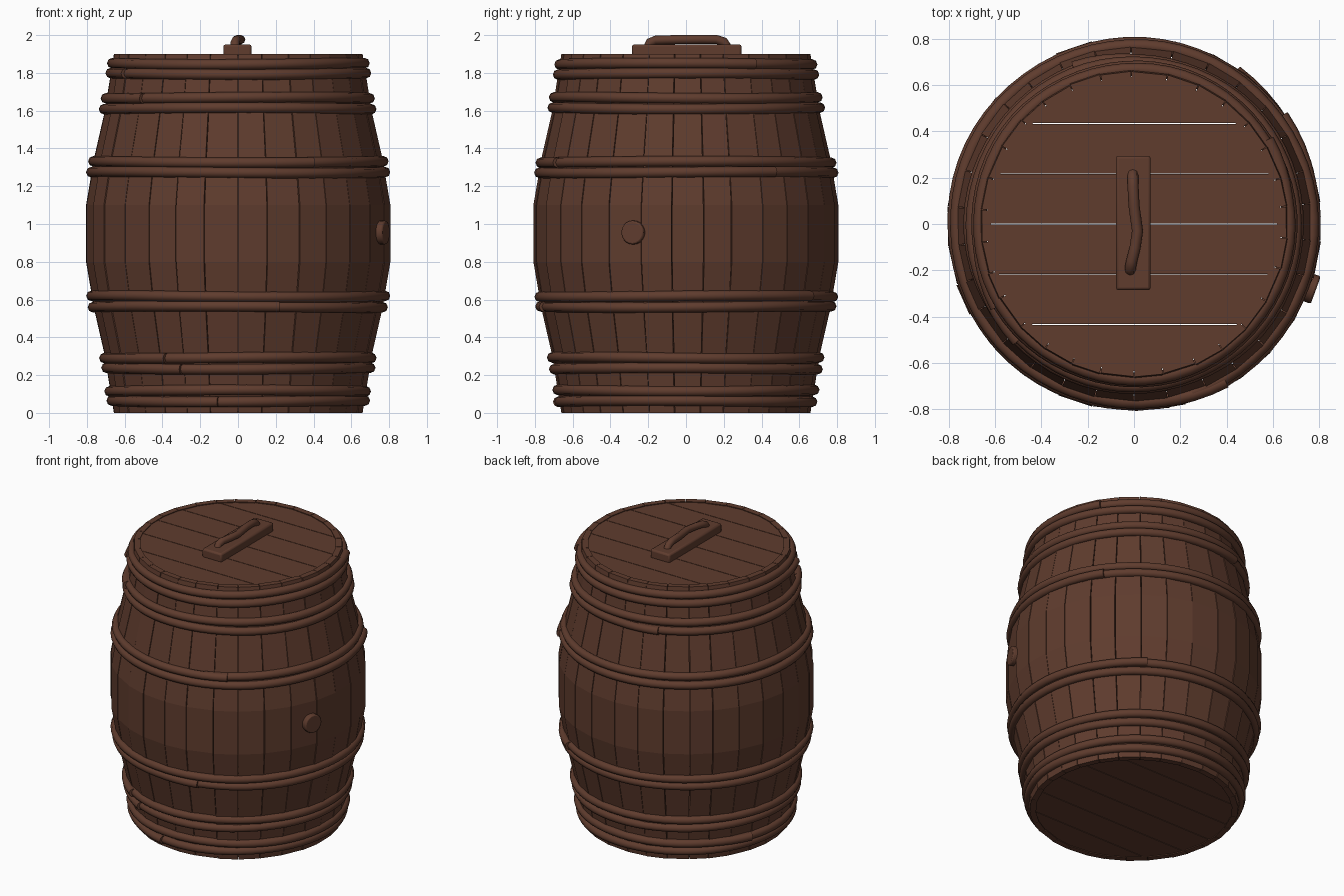
import bpy, bmesh, random
from math import sin, cos, pi, radians
from mathutils import Vector

random.seed(4)
cube = bpy.data.objects.get("Cube")
if cube:
    bpy.data.objects.remove(cube)


def material(name, colour):
    mat = bpy.data.materials.new(name)
    mat.use_nodes = True
    mat.diffuse_color = colour
    bsdf = mat.node_tree.nodes["Principled BSDF"]
    bsdf.inputs["Base Color"].default_value = colour
    bsdf.inputs["Roughness"].default_value = 0.8
    return mat


WOOD = material("brown_wood", (0.115, 0.045, 0.027, 1))
HEIGHT = 1.9
# Bulging barrel outline as (height, radius)
PROFILE = [(0, 0.66), (0.31, 0.71), (0.55, 0.765), (0.8, 0.808),
           (1.1, 0.808), (1.35, 0.765), (1.59, 0.71), (HEIGHT, 0.66)]


def add_mesh(name, bm):
    bmesh.ops.recalc_face_normals(bm, faces=bm.faces)
    mesh = bpy.data.meshes.new(name)
    bm.to_mesh(mesh)
    bm.free()
    obj = bpy.data.objects.new(name, mesh)
    bpy.context.collection.objects.link(obj)
    mesh.materials.append(WOOD)
    return obj


def smooth(obj, angle=40):
    bpy.ops.object.select_all(action="DESELECT")
    obj.select_set(True)
    bpy.context.view_layer.objects.active = obj
    bpy.ops.object.shade_smooth_by_angle(angle=radians(angle))


def radius_at(z):
    for (z0, r0), (z1, r1) in zip(PROFILE, PROFILE[1:]):
        if z <= z1:
            return r0 + (r1 - r0) * (z - z0) / (z1 - z0)


# Staves: separate curved boards with hairline gaps
def build_staves(count=30, thickness=0.04, gap=0.0025):
    bm = bmesh.new()
    step = 2 * pi / count
    seams = [-pi / 2 + i * step + random.uniform(-0.1, 0.1) * step * (i > 0)
             for i in range(count)]
    seams.append(seams[0] + 2 * pi)
    for a, b in zip(seams, seams[1:]):
        lift = random.uniform(-0.003, 0.003)
        rings = []
        for z, r in PROFILE:
            r += lift
            ring = []
            for rad, ang in ((r, a + gap), (r, b - gap),
                             (r - thickness, b - gap), (r - thickness, a + gap)):
                ring.append(bm.verts.new((rad * cos(ang), rad * sin(ang), z)))
            rings.append(ring)
        for low, high in zip(rings, rings[1:]):
            for i in range(4):
                j = (i + 1) % 4
                bm.faces.new((low[i], low[j], high[j], high[i]))
        bm.faces.new(rings[0])
        bm.faces.new(rings[-1])
    add_mesh("staves", bm)


# Round head made of parallel planks
def build_head(name, z, radius=0.635, depth=0.04, pitch=0.217, gap=0.002):
    bm = bmesh.new()
    for i in range(-3, 3):
        part = bmesh.new()
        bmesh.ops.create_cone(part, cap_ends=True, segments=30, radius1=radius,
                              radius2=radius, depth=depth)
        for edge, side in ((i * pitch + gap, -1), ((i + 1) * pitch - gap, 1)):
            cut = bmesh.ops.bisect_plane(
                part, geom=part.verts[:] + part.edges[:] + part.faces[:],
                plane_co=(0, edge, 0), plane_no=(0, side, 0), clear_outer=True)
            edges = [e for e in cut["geom_cut"] if isinstance(e, bmesh.types.BMEdge)]
            if edges:
                bmesh.ops.holes_fill(part, edges=edges)
        bmesh.ops.translate(part, verts=part.verts, vec=(0, 0, z))
        temp = bpy.data.meshes.new("plank")
        part.to_mesh(temp)
        part.free()
        bm.from_mesh(temp)
        bpy.data.meshes.remove(temp)
    add_mesh(name, bm)


# Round rod swept along a path, with closed ends
def rod(name, points, thickness):
    curve = bpy.data.curves.new(name, "CURVE")
    curve.dimensions = "3D"
    curve.bevel_depth = thickness
    curve.bevel_resolution = 2
    curve.use_fill_caps = True
    spline = curve.splines.new("POLY")
    spline.points.add(len(points) - 1)
    for p, co in zip(spline.points, points):
        p.co = (*co, 1)
    temp = bpy.data.objects.new(name, curve)
    bpy.context.collection.objects.link(temp)
    bpy.context.view_layer.update()
    mesh = bpy.data.meshes.new_from_object(
        temp.evaluated_get(bpy.context.evaluated_depsgraph_get()))
    bpy.data.objects.remove(temp)
    mesh.materials.clear()
    mesh.materials.append(WOOD)
    obj = bpy.data.objects.new(name, mesh)
    bpy.context.collection.objects.link(obj)
    smooth(obj, 50)


# Split-branch hoop whose end laps over its start
def build_hoop(name, z, start, steps=64, lap=3):
    points = []
    phase = random.uniform(0, 2 * pi)
    for i in range(steps + lap):
        ang = radians(start) + 2 * pi * i / steps
        height = z + 0.004 * sin(2 * ang + phase)
        r = radius_at(height) + 0.002 * sin(5 * ang + phase)
        r += 0.012 * max(0, i - steps + 2) / lap
        points.append((r * cos(ang), r * sin(ang), height))
    rod(name, points, 0.028)


def bevelled(obj, width):
    mod = obj.modifiers.new("soft_edges", "BEVEL")
    mod.width = width
    mod.segments = 2
    smooth(obj)


build_staves()
build_head("lid", HEIGHT - 0.026)
build_head("base", 0.026)

HOOPS = [(0.062, -110), (0.118, 150), (0.235, -126), (0.292, -133),
         (0.562, -85), (0.617, 45), (1.273, 25), (1.328, -71),
         (1.612, 100), (1.668, -146), (1.795, 200), (1.848, 21)]
for n, (z, start) in enumerate(HOOPS):
    build_hoop(f"hoop_{n + 1}", z, start)

# Handle plate
bm = bmesh.new()
bmesh.ops.create_cube(bm, size=1)
bmesh.ops.scale(bm, verts=bm.verts, vec=(0.15, 0.58, 0.065))
bmesh.ops.translate(bm, verts=bm.verts, vec=(-0.003, 0.004, 1.918))
bevelled(add_mesh("handle_plate", bm), 0.012)

# Crooked branch handle
rod("handle", [(-0.005, 0.215, 1.94), (-0.005, 0.2, 1.965), (-0.004, 0.16, 1.977),
               (0.0, 0.08, 1.977), (0.015, -0.03, 1.976), (0.005, -0.1, 1.975),
               (-0.01, -0.16, 1.973), (-0.016, -0.19, 1.962), (-0.016, -0.2, 1.94)], 0.024)

# Bung in the side
bm = bmesh.new()
out = Vector((cos(radians(-20)), sin(radians(-20)), 0))
bmesh.ops.create_cone(bm, cap_ends=True, segments=20, radius1=0.063,
                      radius2=0.063, depth=0.1)
bmesh.ops.rotate(bm, verts=bm.verts, cent=(0, 0, 0),
                 matrix=out.to_track_quat("Z", "Y").to_matrix())
bmesh.ops.translate(bm, verts=bm.verts, vec=out * 0.785 + Vector((0, 0, 0.955)))
bevelled(add_mesh("bung", bm), 0.008)
